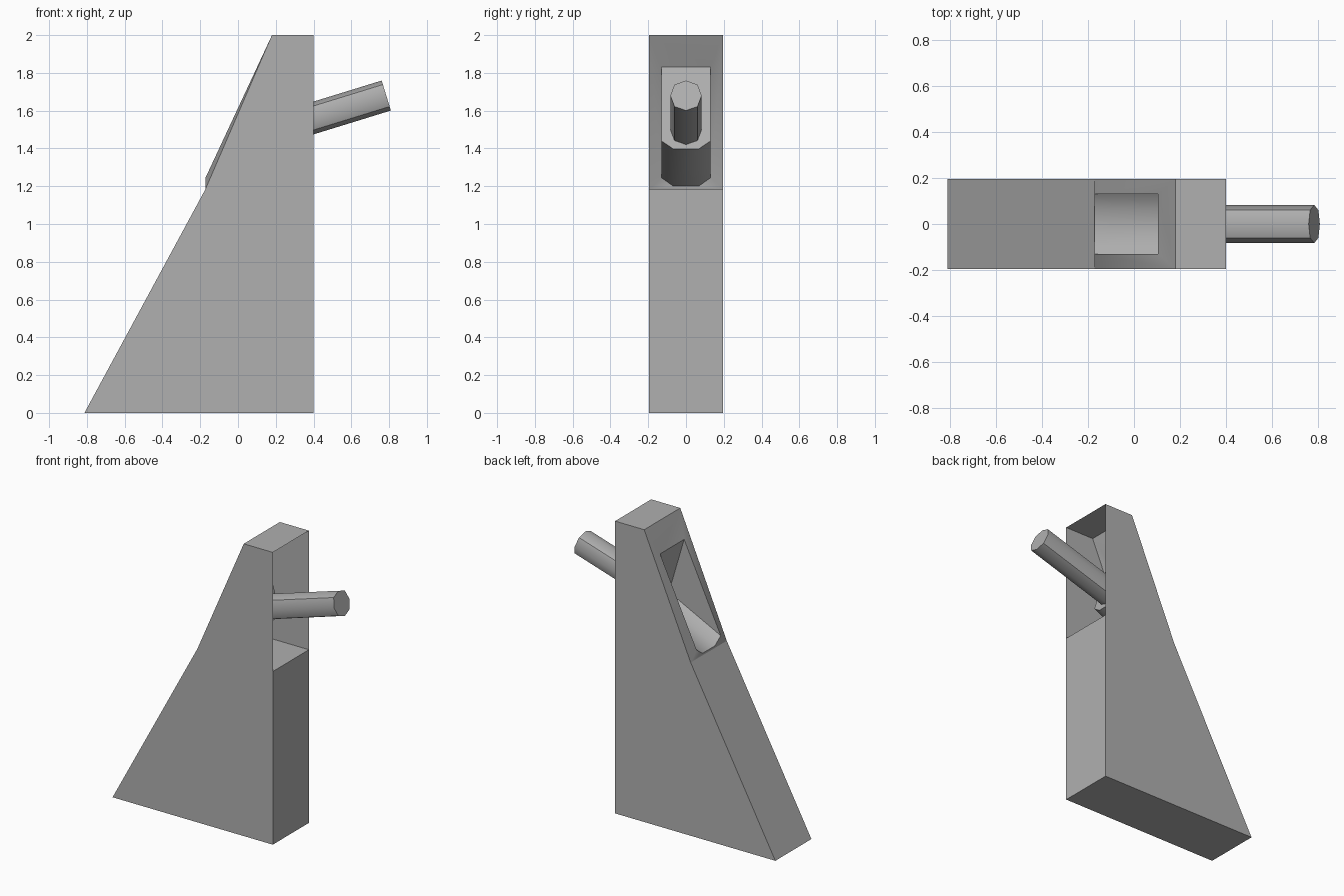
import bpy, math
from mathutils import Vector

if "Cube" in bpy.data.objects:
    bpy.data.objects.remove(bpy.data.objects["Cube"])

W = 0.195                      # half width of the body
TOE, KNEE = (-0.813, 0), (-0.172, 1.185)

grey = bpy.data.materials.new("dark_grey")
grey.diffuse_color = (0.433, 0.433, 0.433, 1)
grey.use_nodes = True
grey.node_tree.nodes["Principled BSDF"].inputs["Base Color"].default_value = grey.diffuse_color


def mesh_object(name, verts, faces):
    me = bpy.data.meshes.new(name)
    me.from_pydata(verts, [], faces)
    me.materials.append(grey)
    me.update()
    ob = bpy.data.objects.new(name, me)
    bpy.context.collection.objects.link(ob)
    # soften gentle bends, keep real corners sharp
    bpy.ops.object.select_all(action='DESELECT')
    ob.select_set(True)
    bpy.context.view_layer.objects.active = ob
    bpy.ops.object.shade_smooth_by_angle(angle=math.radians(45))
    return ob


def both_sides(points):
    """Front copy (-y) of every (x, y, z) point, followed by the back copy."""
    return [(x, -y, z) for x, y, z in points] + [(x, y, z) for x, y, z in points]


# lower wedge: closed solid with a flat ledge on top
wedge = [TOE, (0.4, 0), (0.4, KNEE[1]), KNEE]
mesh_object("lower_wedge", both_sides([(x, W, z) for x, z in wedge]),
            [(0, 1, 2, 3), (7, 6, 5, 4)] +
            [(i + 4, (i + 1) % 4 + 4, (i + 1) % 4, i) for i in range(4)])

# upper housing: thin shell open at the right, with a window in its slope
# 0 knee, 1 ledge end, 2 top right, 3 top left, 4 window top, 5 rim, 6 lip
shell = [(KNEE[0], W, KNEE[1]), (0.4, W, KNEE[1]), (0.4, W, 2), (0.18, W, 2),
         (0.105, 0.13, 1.83), (-0.172, 0.13, 1.245), (-0.172, 0.067, 1.2)]
mesh_object("upper_housing", both_sides(shell),
            [(0, 1, 2, 3), (10, 9, 8, 7),       # side panels
             (3, 2, 9, 10),                     # roof
             (3, 10, 11, 4),                    # slope above window
             (0, 3, 5), (3, 4, 5),              # slope beside window
             (7, 12, 10), (10, 12, 11),
             (0, 5, 6), (7, 13, 12),            # window corners
             (0, 6, 13, 7)])                    # sill

# recessed pocket behind the window: chamfered tray, sides and back plate
# 0 top, 1 rim, 2 lip, 3 back corner, 4 back floor
pocket = shell[4:] + [(0.22, 0.13, 1.44), (0.232, 0.067, 1.397)]
mesh_object("window_pocket", both_sides(pocket),
            [(0, 3, 1), (5, 6, 8),              # side cheeks
             (1, 3, 4, 2), (6, 7, 9, 8),        # chamfers
             (2, 4, 9, 7),                      # tray floor
             (0, 5, 8, 9, 4, 3)])               # back plate

# eight-sided rod leaning upward out of the pocket
a, b = Vector((0.185, 0, 1.495)), Vector((0.785, 0, 1.68))
axis = (b - a).normalized()
side = Vector((0, 1, 0))
up = axis.cross(side)
ring = []
for end in (a, b):
    for i in range(8):
        t, r = i * math.pi / 4, 0.086 if i % 2 else 0.083
        ring.append(end + side * r * math.cos(t) + up * r * math.sin(t))
mesh_object("slanted_rod", ring,
            [tuple(range(7, -1, -1)), tuple(range(8, 16))] +
            [(i, (i + 1) % 8, (i + 1) % 8 + 8, i + 8) for i in range(8)])
